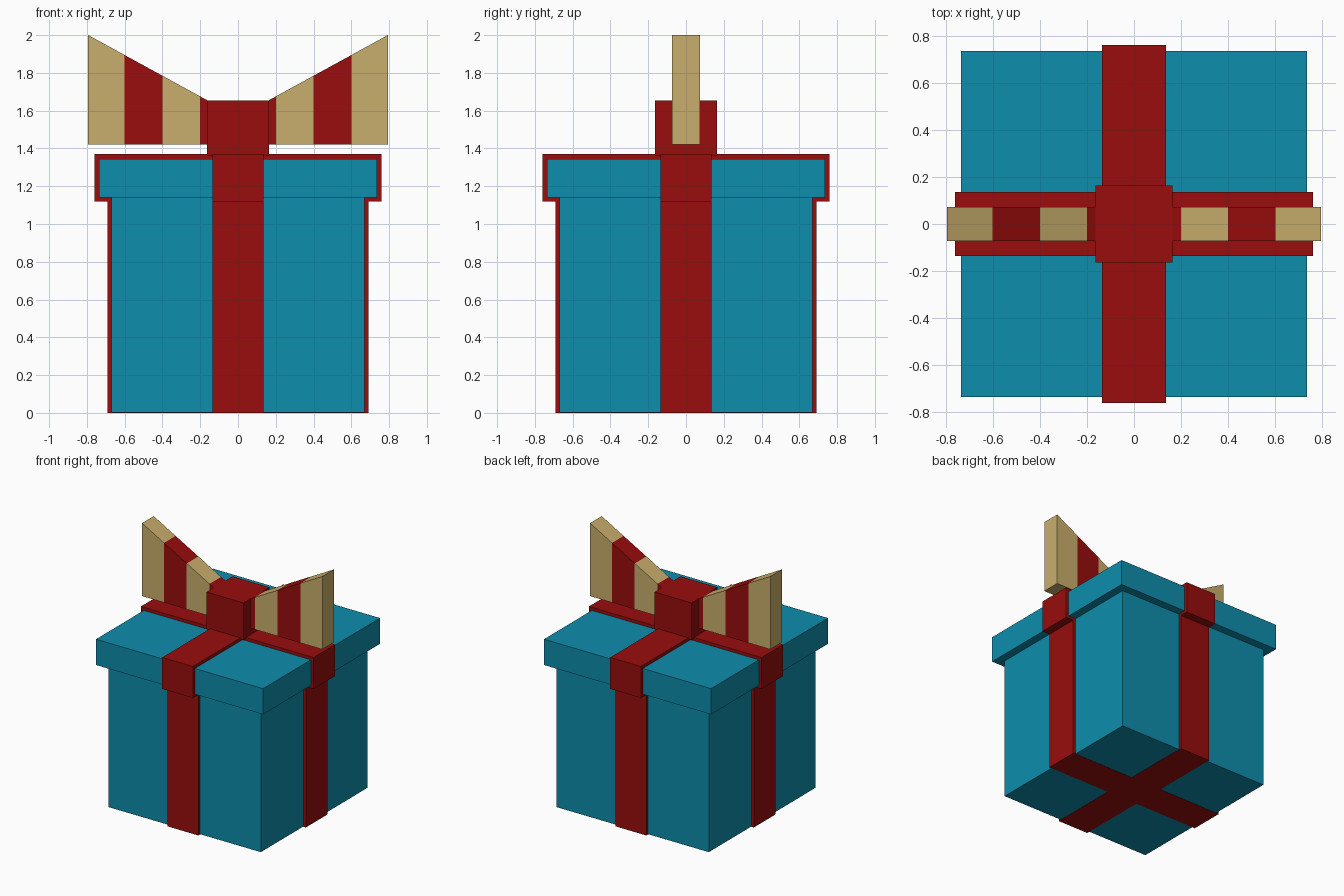
import bpy
import bmesh

cube = bpy.data.objects.get("Cube")
if cube:
    bpy.data.objects.remove(cube, do_unlink=True)


def material(name, rgb):
    mat = bpy.data.materials.new(name)
    mat.use_nodes = True
    color = (*rgb, 1)
    mat.diffuse_color = color
    mat.node_tree.nodes["Principled BSDF"].inputs["Base Color"].default_value = color
    return mat


blue = material("teal_paper", (0.0044, 0.266, 0.413))
red = material("red_ribbon", (0.319, 0.004, 0.004))
gold = material("gold_ribbon", (0.584, 0.423, 0.15))


def prism(name, outline, offset, mats, rule=None, cuts=()):
    """Extrude a closed outline by offset; rule picks a material slot per face."""
    bm = bmesh.new()
    base = bm.faces.new([bm.verts.new(p) for p in outline])
    side = bmesh.ops.extrude_face_region(bm, geom=[base], use_keep_orig=True)
    moved = [v for v in side["geom"] if isinstance(v, bmesh.types.BMVert)]
    bmesh.ops.translate(bm, verts=moved, vec=offset)
    for x in cuts:
        geom = bm.verts[:] + bm.edges[:] + bm.faces[:]
        bmesh.ops.bisect_plane(bm, geom=geom, plane_co=(x, 0, 0), plane_no=(1, 0, 0))
    bmesh.ops.recalc_face_normals(bm, faces=bm.faces[:])
    if rule:
        for f in bm.faces:
            f.material_index = rule(f.calc_center_median())
    mesh = bpy.data.meshes.new(name)
    bm.to_mesh(mesh)
    bm.free()
    for m in mats:
        mesh.materials.append(m)
    obj = bpy.data.objects.new(name, mesh)
    bpy.context.collection.objects.link(obj)
    return obj


def block(name, half, low, high, mat):
    outline = [(-half, -half, low), (half, -half, low), (half, half, low), (-half, half, low)]
    return prism(name, outline, (0, 0, high - low), [mat])


def cross(name, reach, low, high):
    """Two crossing ribbon bands as one plus-shaped prism."""
    w = 0.135
    arm = [(reach, -w), (reach, w), (w, w)]
    outline = []
    for _ in range(4):
        outline += [(x, y, low) for x, y in arm]
        arm = [(-y, x) for x, y in arm]
    return prism(name, outline, (0, 0, high - low), [red])


# Box and lid
block("box_body", 0.67, 0.002, 1.2, blue)
block("lid", 0.735, 1.14, 1.345, blue)

# Ribbon bands wrapped around the box and the lid
cross("box_ribbon", 0.692, 0, 1.13)
cross("lid_ribbon", 0.76, 1.12, 1.37)

# Knot and striped bow
block("bow_knot", 0.163, 1.36, 1.655, red)


def stripe(center):
    x = abs(center.x)
    return 1 if 0.2 < x < 0.4 or x > 0.6 else 0


for label, s in (("left", 1), ("right", -1)):
    wing = [(s * x, -0.073, z) for x, z in ((0.15, 1.42), (0.793, 1.42), (0.793, 2), (0.15, 1.648))]
    prism(f"bow_{label}", wing, (0, 0.146, 0), [red, gold], stripe,
          [s * x for x in (0.2, 0.4, 0.6)])
